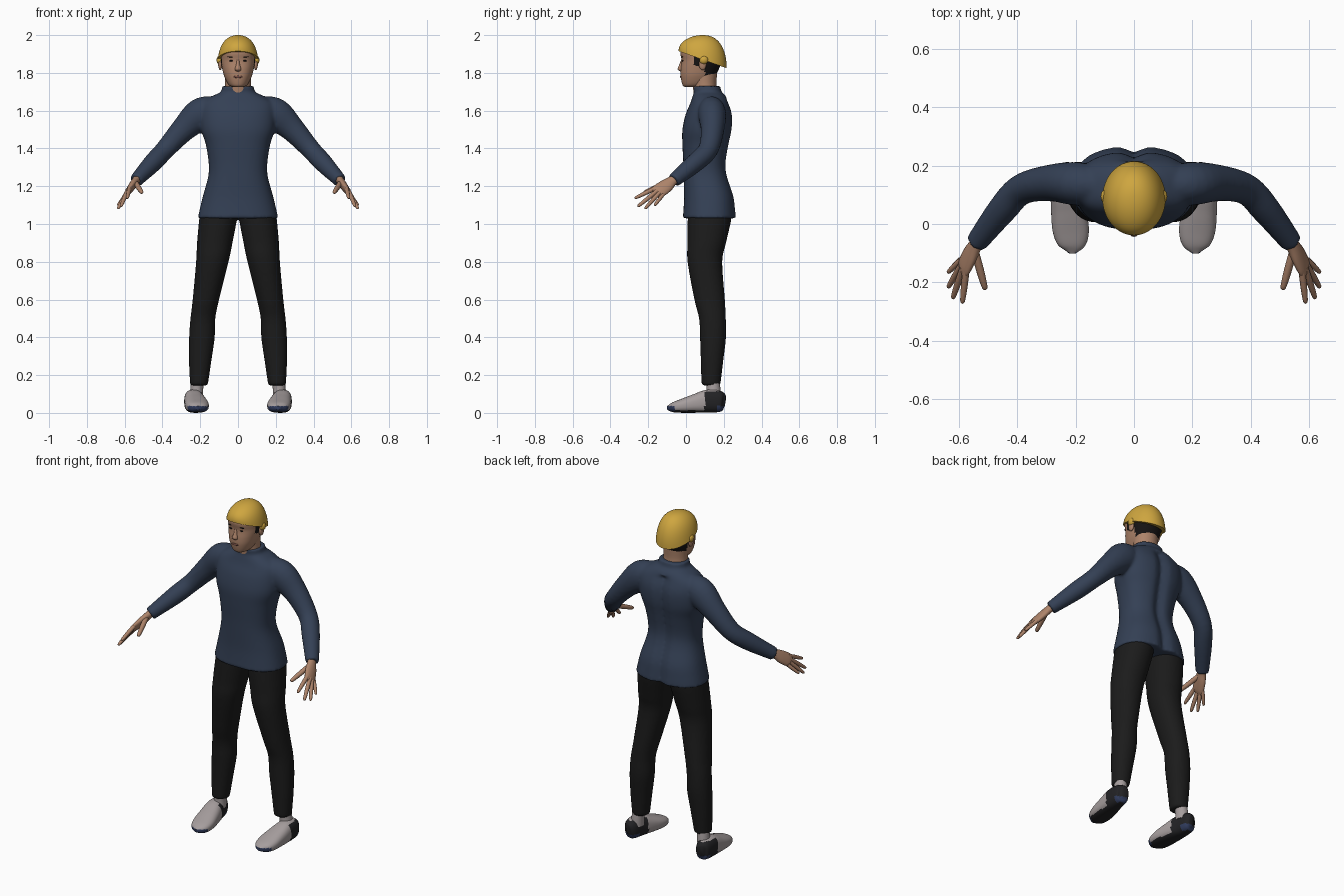
import bpy, bmesh, math
from mathutils import Vector

if "Cube" in bpy.data.objects:
    bpy.data.objects.remove(bpy.data.objects["Cube"])


def material(name, rgb):
    m = bpy.data.materials.new(name)
    m.use_nodes = True
    m.diffuse_color = (*rgb, 1)
    m.node_tree.nodes["Principled BSDF"].inputs["Base Color"].default_value = (*rgb, 1)
    return m


YELLOW = material("cap yellow", (0.62, 0.38, 0.05))
NAVY = material("sweater navy", (0.034, 0.051, 0.09))
BLACK = material("trouser black", (0.011, 0.011, 0.011))
SKIN = material("skin", (0.42, 0.23, 0.145))
HAIR = material("hair black", (0.008, 0.007, 0.007))
GREY = material("shoe grey", (0.38, 0.34, 0.34))
SOLE = material("sole charcoal", (0.016, 0.016, 0.018))
BLUE = material("sole blue", (0.03, 0.045, 0.11))
LIP = material("lip brown", (0.2, 0.085, 0.065))


def spline(rows, k):
    """Smooth curve through all rows."""
    p = [Vector(r) for r in rows]
    p = [p[0] * 2 - p[1]] + p + [p[-1] * 2 - p[-2]]
    out = []
    for a, b, c, d in zip(p, p[1:], p[2:], p[3:]):
        for i in range(k):
            t = i / k
            out.append((b * 2 + (c - a) * t + (a * 2 - b * 5 + c * 4 - d) * t * t
                        + (b * 3 - a - c * 3 + d) * t ** 3) * 0.5)
    return out + [p[-2]]


def loft(bm, rows, wide=(1, 0, 0), flat=False, power=2.0, n=32, k=4, side=1):
    """Skin rings given as x, y, z, half width, half depth."""
    rows = spline([(r[0] * side, *r[1:]) for r in rows], k)
    wide = Vector((wide[0] * side, *wide[1:]))
    rings = []
    for i, r in enumerate(rows):
        t = Vector((0, 0, 1))
        if not flat:
            t = (Vector(rows[min(i + 1, len(rows) - 1)][:3])
                 - Vector(rows[max(i - 1, 0)][:3])).normalized()
        w = (wide - t * wide.dot(t)).normalized()
        d = t.cross(w)
        ring = []
        for j in range(n):
            a = math.tau * j / n
            u, v = (math.copysign(abs(f) ** (2 / power), f) for f in (math.cos(a), math.sin(a)))
            ring.append(bm.verts.new(Vector(r[:3]) + w * u * r[3] + d * v * r[4]))
        rings.append(ring)
    for a, b in zip(rings, rings[1:]):
        for j in range(n):
            bm.faces.new((a[j], a[(j + 1) % n], b[(j + 1) % n], b[j]))
    bm.faces.new(rings[0][::-1])
    bm.faces.new(rings[-1])


def finish(bm, name, mats, rule=None, voxel=0):
    bmesh.ops.recalc_face_normals(bm, faces=bm.faces[:])
    for f in bm.faces:
        f.smooth = True
        if rule:
            f.material_index = rule(f.calc_center_median(), f.normal)
    me = bpy.data.meshes.new(name)
    bm.to_mesh(me)
    bm.free()
    ob = bpy.data.objects.new(name, me)
    bpy.context.collection.objects.link(ob)
    for m in mats:
        me.materials.append(m)
    if voxel:
        r = ob.modifiers.new("fuse", "REMESH")
        r.mode, r.voxel_size, r.use_smooth_shade = "VOXEL", voxel, True
        s = ob.modifiers.new("soften", "SMOOTH")
        s.factor, s.iterations = 0.5, 5
    else:
        bpy.ops.object.select_all(action="DESELECT")
        ob.select_set(True)
        bpy.context.view_layer.objects.active = ob
        bpy.ops.object.shade_smooth_by_angle(angle=math.radians(50))
    return ob


def ball(name, mat, place, size):
    bm = bmesh.new()
    bmesh.ops.create_uvsphere(bm, u_segments=16, v_segments=10, radius=1)
    for v in bm.verts:
        v.co = Vector(a * b for a, b in zip(v.co, size)) + Vector(place)
    return finish(bm, name, [mat])


# Sweater: torso and sleeves fused, with a groove down the back
bm = bmesh.new()
torso = [(1.03, .125, .213, .142), (1.08, .125, .202, .138), (1.15, .122, .185, .132),
         (1.25, .105, .158, .117), (1.32, .1, .155, .114), (1.42, .105, .17, .124),
         (1.5, .113, .195, .132), (1.58, .122, .2, .124), (1.64, .125, .19, .102),
         (1.68, .122, .13, .086), (1.7, .115, .09, .073), (1.73, .11, .084, .072)]
loft(bm, [(0, y, z, rx, ry) for z, y, rx, ry in torso], flat=True, power=2.4, n=64)
for v in bm.verts:
    if v.co.y > 0.15 and v.co.z < 1.66:
        v.co.y -= 0.022 * math.exp(-(v.co.x / 0.03) ** 2)
for s in (-1, 1):
    loft(bm, [(.12, .13, 1.61, .065, .07), (.2, .138, 1.58, .074, .086), (.29, .14, 1.5, .062, .066),
              (.385, .118, 1.395, .053, .052), (.45, .05, 1.325, .05, .05),
              (.54, -.065, 1.23, .038, .036)], wide=(0, 1, 0), side=s)
finish(bm, "sweater", [NAVY], voxel=0.009)

# Trousers
bm = bmesh.new()
leg = [(.1, .125, 1.08, .095, .11), (.105, .125, 1.03, .1, .116), (.123, .11, .9, .094, .102),
       (.136, .1, .8, .086, .092), (.17, .125, .6, .07, .081), (.186, .14, .5, .066, .071),
       (.191, .143, .4, .068, .069), (.2, .138, .28, .06, .06), (.207, .132, .145, .047, .05)]
for s in (-1, 1):
    loft(bm, leg, flat=True, power=2.1, side=s)
finish(bm, "trousers", [BLACK], voxel=0.009)


def shoe_colour(c, normal):
    if c.z < 0.036 and (c.y < -0.06 or c.y > 0.16) and normal.z > -0.9:
        return 2
    return 1 if c.z < 0.014 or (c.y > 0.1 and c.z < 0.114) else 0


# Hands, shoes and socks
for s, label in ((-1, "right"), (1, "left")):
    bm = bmesh.new()
    across = (.015, .045, -.035)
    loft(bm, [(.52, -.04, 1.25, .026, .024), (.54, -.07, 1.23, .027, .021),
              (.56, -.105, 1.202, .038, .02), (.58, -.145, 1.174, .04, .016),
              (.588, -.163, 1.161, .033, .009)], wide=across, n=20, side=s)
    fingers = [((.545, -.09, 1.222), (.508, -.225, 1.165), .014),
               ((.573, -.15, 1.195), (.587, -.272, 1.136), .0115),
               ((.585, -.15, 1.178), (.62, -.256, 1.092), .0115),
               ((.592, -.142, 1.164), (.636, -.218, 1.08), .011),
               ((.592, -.122, 1.155), (.637, -.167, 1.098), .01)]
    for base, tip, r in fingers:
        a, b = Vector(base), Vector(tip)
        loft(bm, [(*a.lerp(b, t), r * w, r * w) for t, w in
                  ((0, 1), (.5, 1), (.88, .78), (.97, .55), (1, .15))], wide=across, n=10, k=2, side=s)
    finish(bm, label + "_hand", [SKIN])

    bm = bmesh.new()
    loft(bm, [(.244, .206, .058, .012, .025), (.24, .188, .06, .038, .053), (.235, .12, .062, .05, .061),
              (.225, .05, .05, .059, .05), (.216, -.02, .037, .062, .037), (.211, -.07, .029, .048, .026),
              (.211, -.1, .026, .012, .01)], power=2.5, n=40, k=6, side=s)
    for v in bm.verts:
        v.co.z = max(v.co.z, 0)
    finish(bm, label + "_shoe", [GREY, SOLE, BLUE], shoe_colour)

    bm = bmesh.new()
    loft(bm, [(.222, .145, .08, .036, .04), (.218, .145, .13, .034, .037),
              (.214, .14, .18, .034, .036)], flat=True, n=24, side=s)
    finish(bm, label + "_sock", [GREY])

# Neck and head, with hair painted on the back
bm = bmesh.new()
loft(bm, [(0, .105, 1.69, .074, .064), (0, .098, 1.74, .069, .063), (0, .095, 1.8, .07, .07)], flat=True)
finish(bm, "neck", [SKIN])

bm = bmesh.new()
skull = [(1.724, .03, .026, .036), (1.738, .047, .05, .066), (1.78, .062, .072, .09),
         (1.82, .073, .083, .101), (1.865, .083, .09, .106), (1.92, .085, .088, .112),
         (1.975, .09, .045, .06)]
loft(bm, [(0, y, z, rx, ry) for z, y, rx, ry in skull], flat=True, power=2.25, n=56, k=8)
head = finish(bm, "head", [SKIN, HAIR],
              lambda c, n: int((c.z > 1.775 and c.y > .1) or (c.z > 1.835 and c.y > .045)))

bm = bmesh.new()
loft(bm, [(0, -.012, 1.878, .007, .01), (0, -.023, 1.845, .01, .012),
          (0, -.028, 1.82, .017, .016), (0, -.022, 1.808, .011, .009)], flat=True, n=16)
finish(bm, "nose", [SKIN])

# Face details laid on the skin
bpy.context.view_layer.update()


def on_face(name, mat, x, z, size):
    hit, place, _, _ = head.ray_cast(Vector((x, -1, z)), Vector((0, 1, 0)))
    ball(name, mat, place, size)


on_face("mouth", LIP, 0, 1.779, (.025, .004, .006))
for s, label in ((-1, "right"), (1, "left")):
    on_face(label + "_eye", HAIR, s * .035, 1.864, (.012, .004, .004))
    on_face(label + "_eyebrow", HAIR, s * .037, 1.885, (.018, .004, .003))
    ball(label + "_ear", SKIN, (s * .094, .088, 1.845), (.011, .02, .03))
    ball(label + "_cap_ear_cover", YELLOW, (s * .098, .094, 1.868), (.016, .024, .022))

# Close-fitting cap with a tilted rim
bm = bmesh.new()
dome = []
for i in range(13):
    h = math.sin(i / 12 * math.pi / 2) * 0.999
    r = (1 - h ** 2.2) ** (1 / 2.2)
    dome.append((0, 0, h, r, r))
loft(bm, dome, flat=True, n=48, k=2)
for v in bm.verts:
    x, y, h = v.co
    rim = 1.87 - 0.045 * y
    v.co = (x * (.102 + .006 * (1 - h) ** 4), .088 + .127 * y, rim + (2 - rim) * h)
finish(bm, "cap", [YELLOW])
